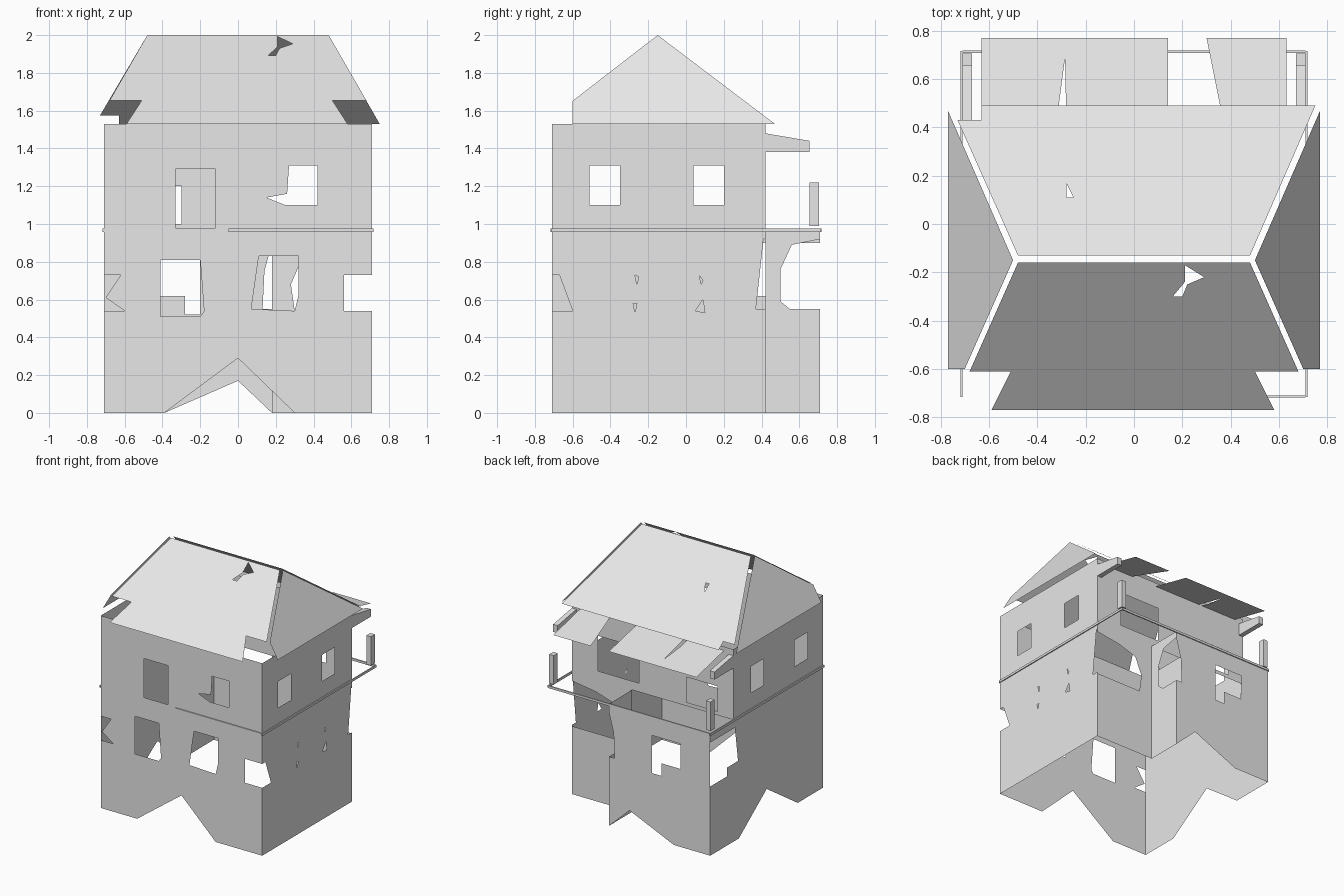
import bpy
import bmesh
from mathutils import Vector
from mathutils.geometry import tessellate_polygon

default_cube = bpy.data.objects.get("Cube")
if default_cube:
    bpy.data.objects.remove(default_cube, do_unlink=True)

# Main sizes: half width, rear wall, annex side, storey line, wall top
W, B, E, S, T = .71, .42, .18, .97, 1.53

plaster = bpy.data.materials.new("pale_grey")
plaster.use_nodes = True
plaster.diffuse_color = (.8, .8, .8, 1)
shader = next(n for n in plaster.node_tree.nodes if n.type == 'BSDF_PRINCIPLED')
shader.inputs["Base Color"].default_value = plaster.diffuse_color


def finish(name, mesh):
    mesh.materials.append(plaster)
    obj = bpy.data.objects.new(name, mesh)
    bpy.context.scene.collection.objects.link(obj)
    return obj


def rect(left, low, right, high):
    return [(left, low), (right, low), (right, high), (left, high)]


def panel(name, outline, holes, place, outward):
    """Thin sheet with openings; place() maps flat points into space."""
    loops = [outline] + holes
    flat = [[Vector((u, v, 0)) for u, v in loop] for loop in loops]
    points = [Vector(place(u, v)) for loop in loops for u, v in loop]
    facing = Vector(outward)
    faces = []
    for tri in tessellate_polygon(flat):
        a, b, c = (points[i] for i in tri)
        normal = (b - a).cross(c - a)
        faces.append(tri if normal.dot(facing) >= 0 else tri[::-1])
    mesh = bpy.data.meshes.new(name)
    mesh.from_pydata(points, [], faces)
    bm = bmesh.new()
    bm.from_mesh(mesh)
    bmesh.ops.dissolve_limit(bm, angle_limit=.01, verts=bm.verts, edges=bm.edges)
    bm.to_mesh(mesh)
    bm.free()
    return finish(name, mesh)


def box(name, low, high):
    low, high = Vector(low), Vector(high)
    bm = bmesh.new()
    bmesh.ops.create_cube(bm, size=1)
    for v in bm.verts:
        v.co = (low + high) / 2 + v.co * (high - low)
    mesh = bpy.data.meshes.new(name)
    bm.to_mesh(mesh)
    bm.free()
    return finish(name, mesh)


def facing_y(y):
    return lambda u, v: (u, y, v)


def facing_x(x):
    return lambda u, v: (x, u, v)


front, back, left, right, up = (0, -1, 0), (0, 1, 0), (1, 0, 0), (-1, 0, 0), (0, 0, 1)

# Front wall with broken base, corners and windows
panel("front_wall",
      [(-W, 0), (-.39, 0), (0, .29), (.3, 0), (W, 0), (W, .54), (.56, .54),
       (.56, .73), (W, .73), (W, T), (-W, T), (-W, .73), (-.62, .73),
       (-.7, .61), (-.6, .54), (-W, .54)],
      [[(-.41, .51), (-.2, .51), (-.18, .54), (-.2, .81), (-.41, .81)],
       [(.07, .55), (.3, .54), (.32, .62), (.32, .83), (.11, .83)],
       rect(-.33, .98, -.12, 1.29),
       [(.27, 1.31), (.42, 1.31), (.42, 1.1), (.25, 1.1), (.15, 1.14), (.26, 1.16)]],
      facing_y(-W), front)

# Side windows shared by both side walls
side_windows = [rect(-.51, 1.1, -.35, 1.31), rect(.04, 1.1, .2, 1.31)]

panel("left_wall",
      [(-W, 0), (B, 0), (B, .55), (.37, .55), (B - .01, .92), (B, .92), (B, T),
       (-W, T), (-W, .73), (-.67, .73), (-.6, .54), (-W, .54)],
      side_windows + [
          [(.05, .54), (.1, .53), (.09, .6)],
          [(-.27, .73), (-.25, .72), (-.26, .68)],
          [(.07, .73), (.09, .7), (.08, .68)],
          [(-.28, .58), (-.27, .53), (-.26, .58)]],
      facing_x(W), left)

panel("right_wall",
      [(-W, 0), (-.39, 0), (0, .26), (.35, 0), (W, 0), (W, .55), (.5, .55),
       (.5, .62), (.36, .62), (.4, .9), (W, .9), (W, S), (B, S), (B, T), (-W, T)],
      side_windows, facing_x(-W), right)

# Rear wall: recessed ground floor and full width upper floor
panel("rear_wall",
      [(E, 0), (W, 0), (W, .54), (.3, .54), (.28, .68), (.34, .82), (.5, .87),
       (W, .9), (W, T), (-W, T), (-W, S), (E, S)],
      [rect(.12, 1.04, .48, 1.32), rect(-.57, 1, -.3, 1.2)],
      facing_y(B), back)

# Ground floor annex
panel("annex_rear_wall",
      [(-W, 0), (-.39, 0), (0, .17), (E, 0), (E, .55), (.13, .55), (.14, .75),
       (E, .9), (E, S), (-W, S)],
      [[(-.28, .52), (-.2, .52), (-.2, .82), (-.45, .82), (-.45, .62), (-.28, .62)]],
      facing_y(W), back)
panel("annex_side_wall",
      [(B, 0), (W, 0), (W, .55), (.55, .55), (.5, .59), (.5, .76), (.56, .89),
       (W, .92), (W, S), (B, S)],
      [], facing_x(E), left)

# Hipped roof, one sheet per slope, with open seams at the hips
panel("roof_front",
      [(-.48, -.16), (.48, -.16), (.68, -.61), (.5, -.61), (.58, -.77),
       (-.59, -.77), (-.51, -.61), (-.68, -.61)],
      [[(.21, -.17), (.29, -.22), (.22, -.25), (.2, -.3), (.16, -.3), (.21, -.24)]],
      lambda x, y: (x, y, 2 + .77 * (y + .16)), up)
panel("roof_back",
      [(-.48, -.13), (.48, -.13), (.75, .49), (-.63, .49), (-.63, .43), (-.73, .43)],
      [[(-.28, .17), (-.25, .11), (-.28, .11)]],
      lambda x, y: (x, y, 2 - .758 * (y + .13)), up)
for side, sign in (("left", 1), ("right", -1)):
    panel("roof_" + side,
          [(.5, -.15), (.77, .47), (.77, -.6), (.7, -.6)], [],
          lambda x, y: (sign * x, y, 2 - 1.74 * (x - .5)), up)


# Lean-to porch roof in two broken pieces
def porch_slope(x, y):
    return x, y, 1.5 - .229 * (y - B)


panel("porch_roof_right",
      [(-.63, B), (-.31, B), (-.31, .5), (-.285, .69), (-.28, B), (.14, B),
       (.14, .77), (-.63, .77)], [], porch_slope, up)
panel("porch_roof_left", [(.37, B), (.63, B), (.63, .77), (.3, .77)], [],
      porch_slope, up)

# Porch brackets, balcony posts and side ledges
for side, sign in (("left", 1), ("right", -1)):
    inner, outer = sorted((sign * .67, sign * W))
    bracket = box("porch_bracket_" + side, (inner, B, 1.38), (outer, .655, 1.48))
    for v in bracket.data.vertices:
        if v.co.z > 1.4 and v.co.y > .5:
            v.co.z = 1.44
    box("balcony_post_" + side, (inner, .655, .99), (outer, .705, 1.22))
    a, b = sorted((sign * W, sign * .718))
    box("ledge_" + side, (a, -.715, .957), (b, .715, .975))

# Front and rear ledges
box("ledge_front", (-.05, -.718, .957), (W, -W, .975))
box("ledge_rear", (-W, .708, .957), (W, .718, .975))
